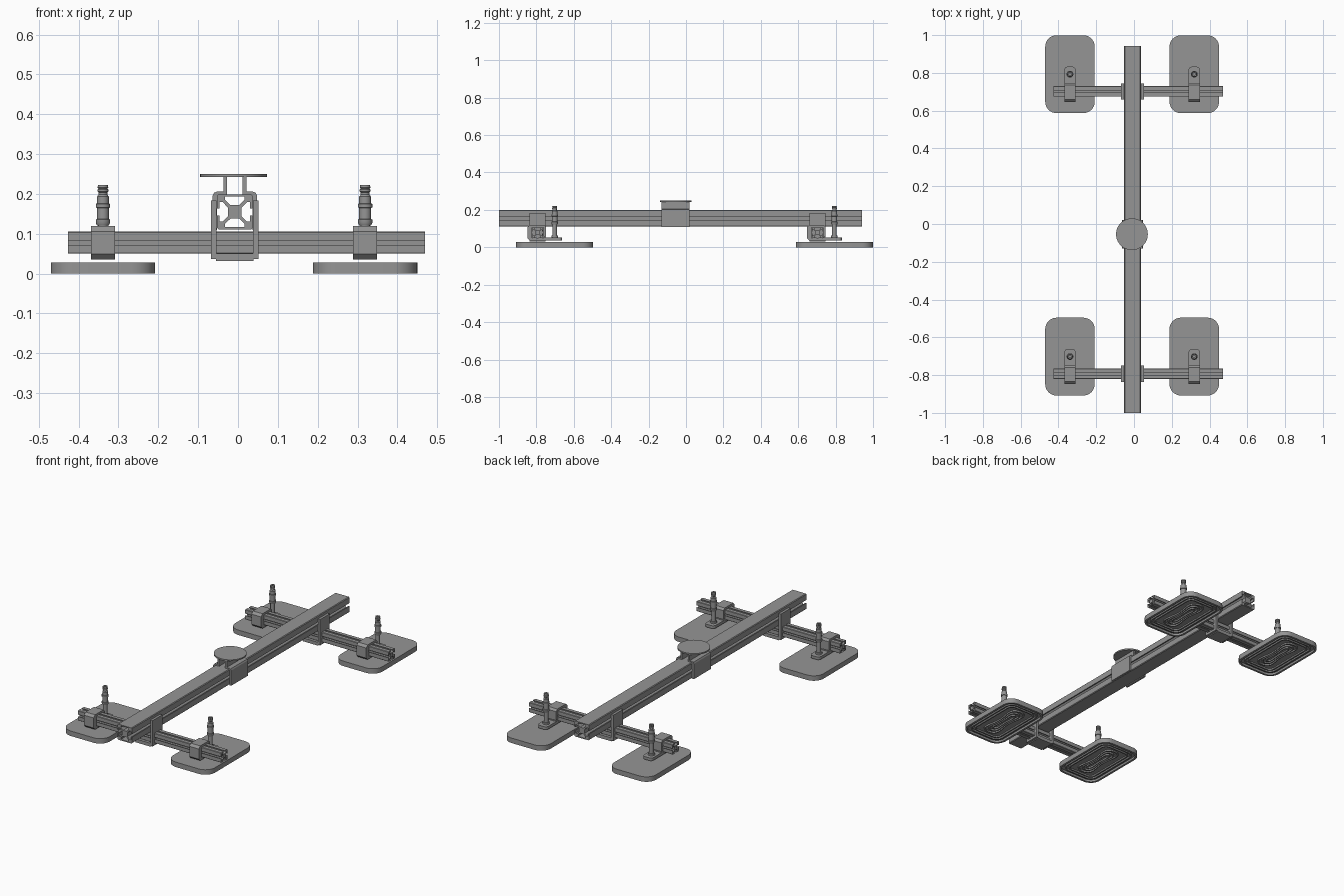
import bpy, bmesh
from math import pi, sin, cos, radians

if "Cube" in bpy.data.objects:
    bpy.data.objects.remove(bpy.data.objects["Cube"])

CX = -0.008                     # centre of the long beam
BARS = (-0.793, 0.702)          # y of the two cross bars
PADS = (-0.339, 0.319)          # x of the pads
ARM = 0.091                     # pad centre offset from its cross bar

GREY = bpy.data.materials.new("dark_grey")
GREY.diffuse_color = (0.3, 0.3, 0.3, 1)
GREY.use_nodes = True
GREY.node_tree.nodes["Principled BSDF"].inputs["Base Color"].default_value = GREY.diffuse_color


def finish(name, bm, smooth=False):
    bmesh.ops.recalc_face_normals(bm, faces=bm.faces)
    me = bpy.data.meshes.new(name)
    bm.to_mesh(me)
    bm.free()
    me.materials.append(GREY)
    if smooth:
        for p in me.polygons:
            p.use_smooth = True
        me.set_sharp_from_angle(angle=radians(35))
    ob = bpy.data.objects.new(name, me)
    bpy.context.collection.objects.link(ob)
    return ob


def place(axis, u, v, d):
    return {'x': (d, u, v), 'y': (u, d, v), 'z': (u, v, d)}[axis]


def prism(name, pts, axis, a, b, smooth=False):
    """Extrude a closed 2D outline along an axis from a to b."""
    bm = bmesh.new()
    lo = [bm.verts.new(place(axis, u, v, a)) for u, v in pts]
    hi = [bm.verts.new(place(axis, u, v, b)) for u, v in pts]
    bm.faces.new(lo)
    bm.faces.new(hi)
    n = len(pts)
    for i in range(n):
        j = (i + 1) % n
        bm.faces.new((lo[i], lo[j], hi[j], hi[i]))
    return finish(name, bm, smooth)


def ring(name, outer, inner, z0, z1):
    """Vertical wall between two outlines with equal point counts."""
    bm = bmesh.new()
    loops = [[bm.verts.new((x, y, z)) for x, y in pts]
             for pts, z in ((outer, z0), (outer, z1), (inner, z1), (inner, z0))]
    n = len(outer)
    for k in range(4):
        p, q = loops[k], loops[(k + 1) % 4]
        for i in range(n):
            j = (i + 1) % n
            bm.faces.new((p[i], p[j], q[j], q[i]))
    return finish(name, bm, True)


def lathe(name, prof, n=24):
    """Revolve (radius, z) points about z, with both ends capped."""
    bm = bmesh.new()
    rows = [[bm.verts.new((r * cos(2 * pi * i / n), r * sin(2 * pi * i / n), z))
             for i in range(n)] for r, z in prof]
    for p, q in zip(rows, rows[1:]):
        for i in range(n):
            j = (i + 1) % n
            bm.faces.new((p[i], p[j], q[j], q[i]))
    bm.faces.new(rows[0])
    bm.faces.new(rows[-1])
    return finish(name, bm, True)


def rect(u0, u1, v0, v1):
    return [(u0, v0), (u1, v0), (u1, v1), (u0, v1)]


def rounded(hx, hy, r, n=8):
    pts = []
    for k, (sx, sy) in enumerate(((1, 1), (-1, 1), (-1, -1), (1, -1))):
        for i in range(n + 1):
            t = (k + i / n) * pi / 2
            pts.append((sx * (hx - r) + r * cos(t), sy * (hy - r) + r * sin(t)))
    return pts


def peanut(a, b, n=48):
    return [(a * cos(t) * (0.55 + 1.0 * sin(t) ** 2), b * sin(t))
            for t in (2 * pi * i / n for i in range(n))]


def slot_profile(cu, cv, hu, hv):
    """T-slot extrusion section: one side repeated four times."""
    side = [(1, -.92), (1, -.2), (.87, -.2), (.87, -.55), (.68, -.55), (.38, -.24),
            (.38, .24), (.68, .55), (.87, .55), (.87, .2), (1, .2), (1, .92)]
    pts = []
    for k in range(4):
        c, s = ((1, 0), (0, 1), (-1, 0), (0, -1))[k]
        pts += [(cu + hu * (c * x - s * y), cv + hv * (s * x + c * y)) for x, y in side]
    return pts


def copies(parts, spots):
    """Move parts to the first spot and make linked copies at the others."""
    for ob in parts:
        for x, y in spots[1:]:
            c = ob.copy()
            c.location = (x, y, 0)
            bpy.context.collection.objects.link(c)
        ob.location = (*spots[0], 0)


# long beam, with its top and bottom slots covered
prism("main_beam", slot_profile(CX, 0.155, 0.0445, 0.044), 'y', -1, 0.942)
for name, z in (("beam_top_cover", 0.193), ("beam_bottom_cover", 0.111)):
    prism(name, rect(CX - 0.011, CX + 0.011, z, z + 0.006), 'y', -1, 0.942)

# cross bars and the U brackets that hang them under the beam
bar = prism("cross_bar", slot_profile(0, 0.078, 0.028, 0.028), 'x', -0.427, 0.47)
u_bracket = prism("cross_bar_bracket", [
    (CX - .060, .037), (CX - .047, .037), (CX - .047, .032), (CX + .047, .032),
    (CX + .047, .037), (CX + .060, .037), (CX + .060, .183), (CX + .046, .183),
    (CX + .046, .051), (CX - .046, .051), (CX - .046, .183), (CX - .060, .183)],
    'y', -0.043, 0.043)
copies([bar, u_bracket], [(0, y) for y in BARS])

# central mount: two bent side plates and a round flange
bend = [(.029, .243), (.029, .206), (.044, .206), (.052, .203), (.056, .195), (.056, .109),
        (.0445, .109), (.0445, .194), (.040, .199), (.019, .199), (.019, .243)]
for name, s in (("mount_plate_left", -1), ("mount_plate_right", 1)):
    prism(name, [(CX + s * x, z) for x, z in bend], 'y', -0.13, 0.02)
flange = lathe("mount_flange", [(.084, .242), (.084, .25)], 48)
flange.location = (CX - 0.003, -0.054, 0)

# clamp around the cross bar with a round-ended tab over the pad
clamp = prism("bar_clamp", [(y - ARM, z) for y, z in (
    (.045, .058), (.045, .108), (.034, .119), (-.042, .119), (-.055, .106), (-.055, .049),
    (-.042, .036), (.045, .036), (.045, .054), (.03, .054), (.03, .049), (-.03, .049),
    (-.03, .107), (.03, .107), (.03, .058))], 'x', -0.03, 0.03)
tab = prism("clamp_tab", [(-.03, -.055), (.03, -.055)] +
            [(.012 * (1 if i < 7 else -1) + .018 * cos(t), .022 + .018 * sin(t))
             for i, t in ((i, pi / 2 * (i if i < 7 else i - 1) / 6) for i in range(14))],
            'z', 0.036, 0.052, True)

# spring rod with collars and hose nipple
rod = lathe("suction_rod", [
    (.018, .036), (.018, .062), (.012, .062), (.012, .121),
    (.015, .121), (.018, .127), (.018, .136), (.015, .137), (.015, .165), (.018, .166),
    (.018, .175), (.015, .176), (.015, .193), (.011, .198), (.011, .204), (.0135, .206),
    (.0135, .211), (.011, .213), (.0135, .216), (.0125, .222), (.006, .222), (.006, .205)])

# suction pad: plate, sealing rim and raised rings underneath
HX, HY = 0.131, 0.206
pad = [prism("pad_plate", rounded(HX, HY, .06), 'z', 0.012, 0.028, True),
       ring("pad_rim", rounded(HX, HY, .06), rounded(HX - .012, HY - .012, .048), 0, 0.012)]
for i, d in enumerate((.026, .044)):
    pad.append(ring(f"pad_ridge_{i + 1}", rounded(HX - d, HY - d, .06 - d * .6),
                    rounded(HX - d - .008, HY - d - .008, .052 - d * .6), 0.004, 0.012))
for i, (a, b) in enumerate(((.062, .138), (.042, .114), (.022, .090))):
    pad.append(ring(f"pad_inner_ridge_{i + 1}", peanut(a, b), peanut(a - .008, b - .008),
                    0.004, 0.012))
copies([clamp, tab, rod] + pad, [(x, y + ARM) for x in PADS for y in BARS])
